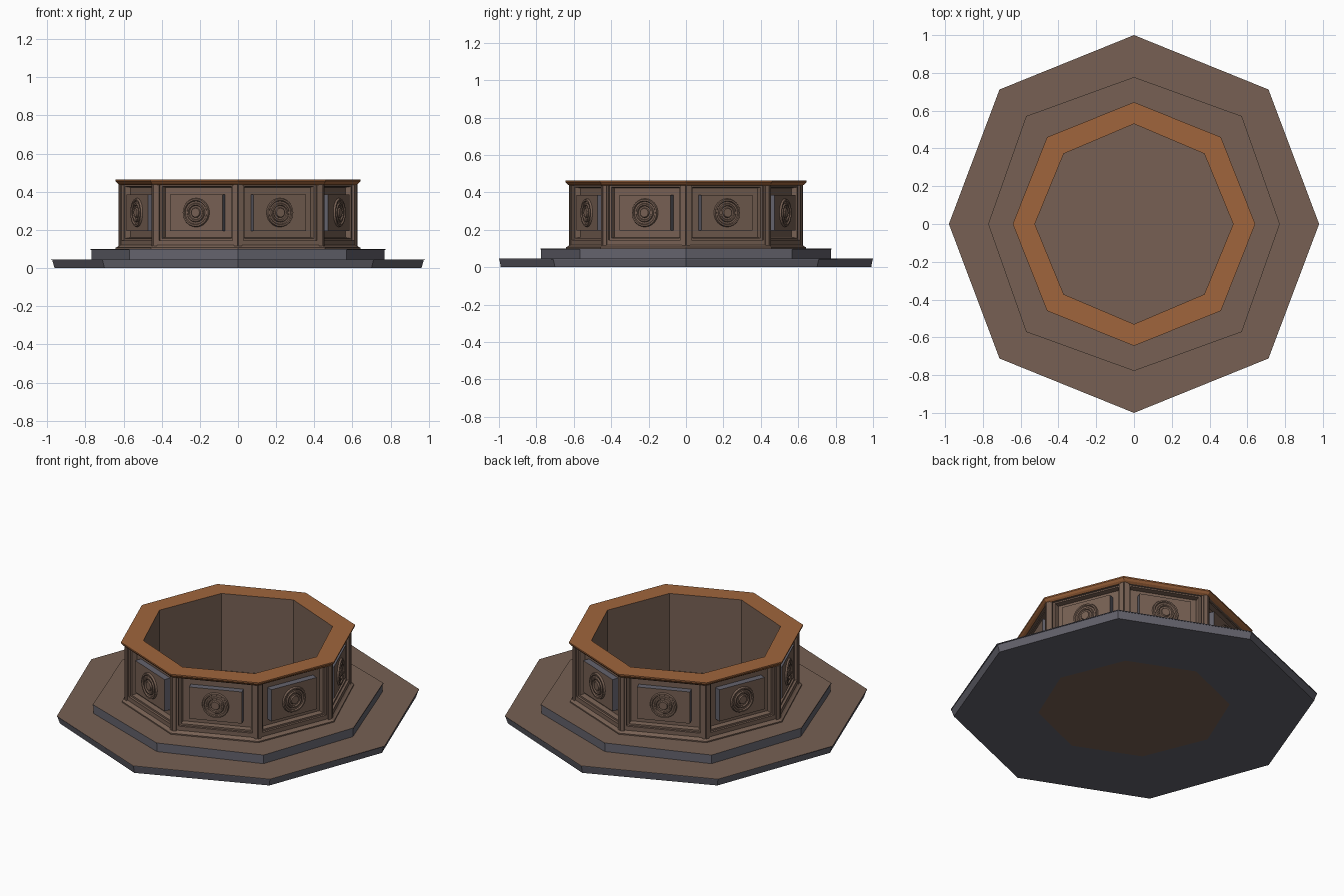
import bpy, bmesh, math
from mathutils import Vector

if "Cube" in bpy.data.objects:
    bpy.data.objects.remove(bpy.data.objects["Cube"])

def material(name, rgb):
    m = bpy.data.materials.new(name)
    m.diffuse_color = (*rgb, 1)
    m.use_nodes = True
    m.node_tree.nodes["Principled BSDF"].inputs["Base Color"].default_value = m.diffuse_color
    return m

brown = material("brown stone", (0.184, 0.118, 0.087))
grey = material("grey slate", (0.127, 0.124, 0.152))
orange = material("orange rim", (0.352, 0.130, 0.045))
MATS = [brown, grey, orange]
B, G, O = 0, 1, 2

def octagon(x, y, d):
    # vertices on the axes and on the diagonals, counter-clockwise
    return [(x, 0), (d, d), (0, y), (-d, d), (-x, 0), (-d, -d), (0, -y), (d, -d)]

def finish(name, bm):
    me = bpy.data.meshes.new(name)
    bm.to_mesh(me)
    bm.free()
    for m in MATS:
        me.materials.append(m)
    ob = bpy.data.objects.new(name, me)
    bpy.context.collection.objects.link(ob)
    return ob

def bridge(bm, a, b, mat):
    n = len(a)
    for i in range(n):
        j = (i + 1) % n
        bm.faces.new((a[i], a[j], b[j], b[i])).material_index = mat

def stack(name, rings, mats):
    """Octagonal moulding: rings are (x, y, d, z), one material per band."""
    bm = bmesh.new()
    loops = [[bm.verts.new((px, py, z)) for px, py in octagon(x, y, d)]
             for x, y, d, z in rings]
    for a, b, m in zip(loops, loops[1:], mats):
        bridge(bm, a, b, m)
    return finish(name, bm)

INNER = (0.525, 0.53, 0.372)
BODY = (0.622, 0.622, 0.442)
HIDDEN = (0.58, 0.58, 0.41)

# two steps: slate sides and underside, brown treads
stack("lower_step", [(*INNER, 0), (0.962, 0.99, 0.70, 0), (0.974, 0.998, 0.71, 0.042),
                     (0.98, 1.0, 0.712, 0.042), (0.98, 1.0, 0.712, 0.046),
                     (*HIDDEN, 0.046)], [G, G, G, G, B])
stack("upper_step", [(0.768, 0.774, 0.568, 0.046), (0.768, 0.774, 0.568, 0.094),
                     (0.772, 0.778, 0.571, 0.094), (0.772, 0.778, 0.571, 0.1),
                     (*HIDDEN, 0.1)], [G, G, G, B])

# foot moulding, rim and inside of the basin
stack("foot_moulding", [(0.642, 0.642, 0.456, 0.1), (0.642, 0.642, 0.456, 0.107),
                        (0.63, 0.63, 0.448, 0.113), (*BODY, 0.12)], [B, B, B])
stack("rim", [(*BODY, 0.436), (0.632, 0.635, 0.452, 0.444), (0.642, 0.645, 0.46, 0.456),
              (0.642, 0.645, 0.46, 0.464), (*INNER, 0.464)], [O, O, O, O])
stack("inner_wall", [(*INNER, 0.464), (*INNER, 0)], [B])
bm = bmesh.new()
bm.faces.new([bm.verts.new((x, y, 0)) for x, y in octagon(*INNER)])
finish("basin_floor", bm)

# carved side panels: nested rectangles (half width, z low, z high, depth)
def carved_panel(name, a, b):
    a, b = Vector((*a, 0)), Vector((*b, 0))
    mid, u = (a + b) / 2, (b - a).normalized()
    n = Vector((u.y, -u.x, 0))
    half = (b - a).length / 2
    bm = bmesh.new()

    def rect(w, z0, z1, d):
        return [bm.verts.new(mid + u * s * w + n * d + Vector((0, 0, z)))
                for s, z in ((-1, z0), (1, z0), (1, z1), (-1, z1))]

    # frame with a two-step moulding, bed, and raised block with slate edges
    steps = [(half, 0.1, 0.44, 0), (0.208, 0.145, 0.436, 0), (0.208, 0.145, 0.436, -0.014),
             (0.196, 0.155, 0.428, -0.014), (0.190, 0.160, 0.423, -0.042),
             (0.148, 0.195, 0.386, -0.042), (0.148, 0.195, 0.386, -0.004),
             (0.140, 0.202, 0.379, -0.004)]
    mats = [B, B, B, B, B, G, B]
    loops = [rect(*s) for s in steps]
    for p, q, m in zip(loops, loops[1:], mats):
        bridge(bm, p, q, m)
    bm.faces.new(loops[-1])

    # round rosette of concentric rings (radius, depth)
    rings = [(0.076, -0.004), (0.072, 0.006), (0.064, 0.006), (0.060, -0.001),
             (0.051, -0.001), (0.047, 0.006), (0.040, 0.006), (0.036, -0.001),
             (0.027, -0.001), (0.023, 0.007)]
    seg = 24
    circ = []
    for r, d in rings:
        circ.append([bm.verts.new(mid + n * d + u * r * math.cos(t) +
                                  Vector((0, 0, 0.291 + r * math.sin(t))))
                     for t in (2 * math.pi * k / seg for k in range(seg))])
    for p, q in zip(circ, circ[1:]):
        bridge(bm, p, q, B)
    bm.faces.new(circ[-1])
    finish(name, bm)

    # slim upright at the corner
    bm = bmesh.new()
    for s in (-1, 1):
        c = [mid + u * s * w + n * d for w, d in
             ((half, 0), (half, 0.005), (half - 0.02, 0.005), (half - 0.02, 0))]
        low = [bm.verts.new(p + Vector((0, 0, 0.11))) for p in c]
        top = [bm.verts.new(p + Vector((0, 0, 0.438))) for p in c]
        bridge(bm, low, top, B)
        bm.faces.new(low)
        bm.faces.new(top)
    bmesh.ops.recalc_face_normals(bm, faces=bm.faces)
    finish(name + "_uprights", bm)

pts = octagon(*BODY)
for i in range(8):
    carved_panel(f"side_panel_{i + 1}", pts[i], pts[(i + 1) % 8])
